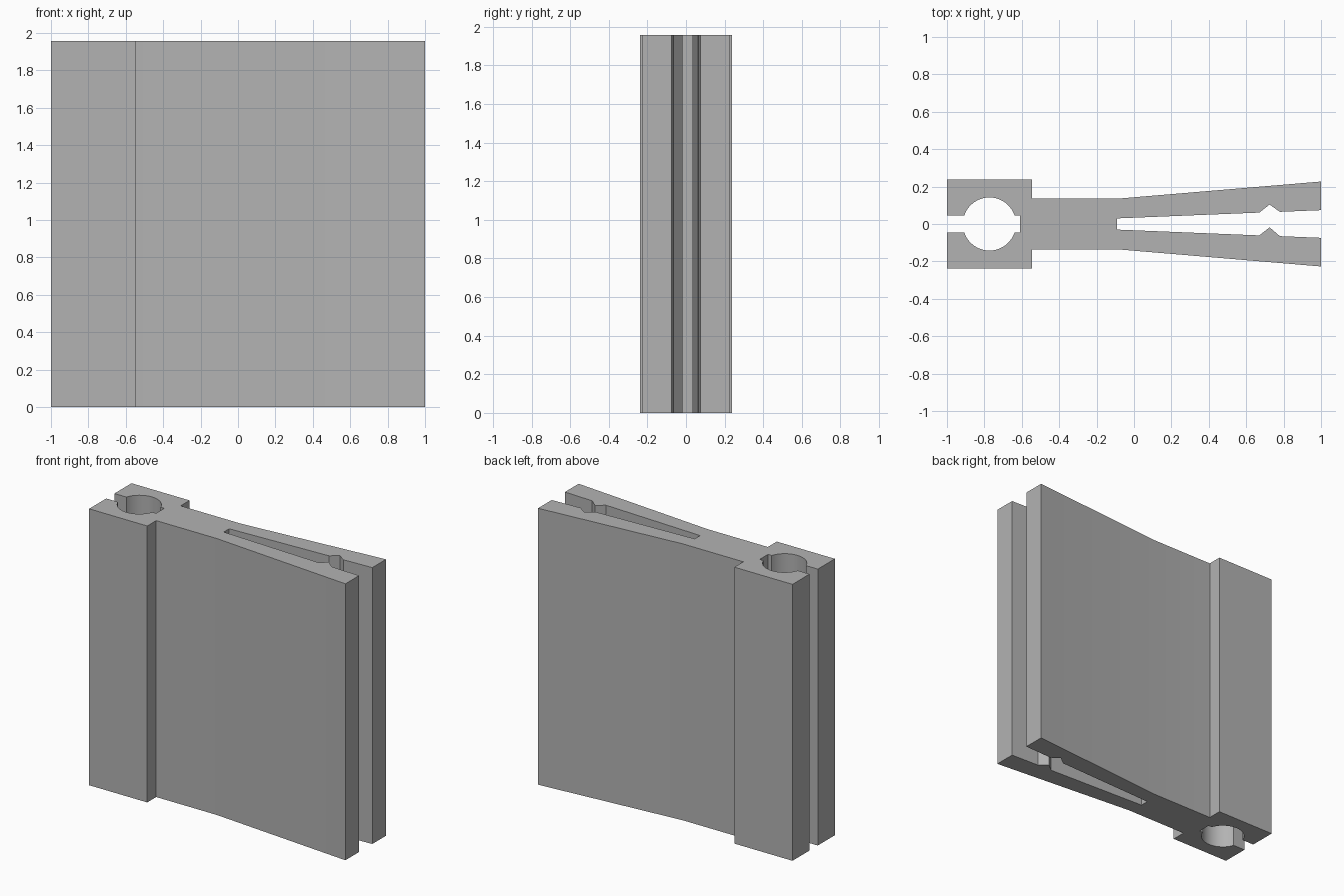
import bpy, bmesh, math

cube = bpy.data.objects.get("Cube")
if cube:
    bpy.data.objects.remove(cube, do_unlink=True)

HEIGHT = 1.957
HOLE_X, HOLE_R, SLOT = -0.773, 0.142, 0.046

# Single grey plastic
grey = bpy.data.materials.new("grey plastic")
grey.use_nodes = True
colour = (0.45, 0.45, 0.45, 1)
grey.diffuse_color = colour
grey.node_tree.nodes["Principled BSDF"].inputs["Base Color"].default_value = colour


def hole_arc(side, steps=20):
    """Half of the round socket, from the slot end to the mouth."""
    a = math.asin(SLOT / HOLE_R)
    angles = [a + (math.pi - 2 * a) * i / steps for i in range(steps + 1)]
    return [(HOLE_X + HOLE_R * math.cos(t), side * HOLE_R * math.sin(t)) for t in angles]


# Outer edge of one side, from socket mouth to jaw tip
outer = [(-1, SLOT), (-1, 0.237), (-0.545, 0.237), (-0.545, 0.137),
         (-0.07, 0.137), (1, 0.227)]
# Inner jaw edges: a V groove on one side, a matching ridge on the other
upper_jaw = [(1, 0.074), (0.78, 0.065), (0.725, 0.104), (0.67, 0.061), (-0.09, 0.03)]
lower_jaw = [(-0.09, -0.03), (0.67, -0.061), (0.725, -0.018), (0.78, -0.065), (1, -0.074)]
lower_outer = [(x, -y) for x, y in reversed(outer)]
slot_end = [(-0.61, -SLOT), (-0.61, SLOT)]
profile = (outer + upper_jaw + lower_jaw + lower_outer
           + hole_arc(-1)[::-1] + slot_end + hole_arc(1))

# Extrude the clip profile upwards
bm = bmesh.new()
base = bm.faces.new([bm.verts.new((x, y, 0)) for x, y in profile])
top = bmesh.ops.extrude_face_region(bm, geom=[base], use_keep_orig=True)
bmesh.ops.translate(bm, vec=(0, 0, HEIGHT),
                    verts=[v for v in top["geom"] if isinstance(v, bmesh.types.BMVert)])
bmesh.ops.recalc_face_normals(bm, faces=bm.faces)
mesh = bpy.data.meshes.new("clip_body")
bm.to_mesh(mesh)
bm.free()
mesh.materials.append(grey)

clip = bpy.data.objects.new("clip_body", mesh)
bpy.context.collection.objects.link(clip)
bpy.ops.object.select_all(action="DESELECT")
clip.select_set(True)
bpy.context.view_layer.objects.active = clip
bpy.ops.object.shade_smooth_by_angle(angle=math.radians(30))
